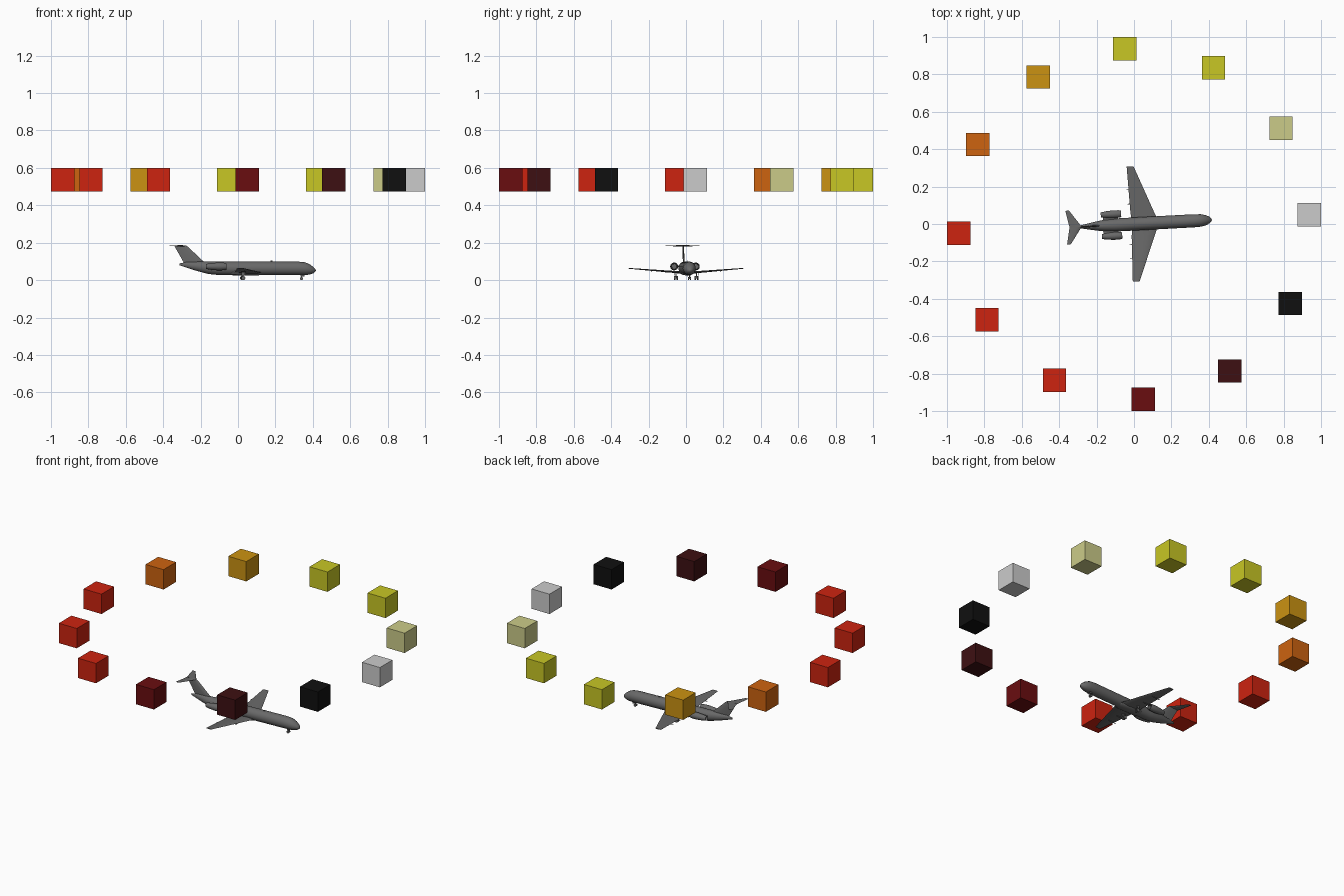
import bpy, bmesh, math
from mathutils import Matrix, Vector

if "Cube" in bpy.data.objects:
    bpy.data.objects.remove(bpy.data.objects["Cube"])

YAW = Matrix.Rotation(math.radians(3.06), 4, 'Z')


def material(name, r, g, b):
    m = bpy.data.materials.new(name)
    m.use_nodes = True
    m.diffuse_color = (r, g, b, 1)
    bsdf = next(n for n in m.node_tree.nodes if n.type == 'BSDF_PRINCIPLED')
    bsdf.inputs["Base Color"].default_value = (r, g, b, 1)
    return m


grey = material("airframe grey", 0.14, 0.14, 0.14)
silver = material("silver", 0.6, 0.6, 0.6)
pale = material("pale yellow", 0.6, 0.6, 0.25)
yellow = material("yellow", 0.58, 0.57, 0.018)
amber = material("amber", 0.6, 0.29, 0.006)
orange = material("orange", 0.61, 0.125, 0.005)
red = material("red", 0.61, 0.017, 0.005)
maroon = material("maroon", 0.144, 0.004, 0.005)
dark_red = material("dark red", 0.048, 0.005, 0.006)
black = material("black", 0.005, 0.005, 0.005)


def finish(name, bm, mat, matrix, mirror=False, smooth=False):
    bmesh.ops.recalc_face_normals(bm, faces=bm.faces)
    mesh = bpy.data.meshes.new(name)
    bm.to_mesh(mesh)
    bm.free()
    mesh.materials.append(mat)
    obj = bpy.data.objects.new(name, mesh)
    bpy.context.collection.objects.link(obj)
    obj.matrix_world = matrix
    if mirror:
        obj.modifiers.new("Mirror", 'MIRROR').use_axis = (False, True, False)
    if smooth:
        bpy.ops.object.select_all(action='DESELECT')
        obj.select_set(True)
        bpy.context.view_layer.objects.active = obj
        bpy.ops.object.shade_smooth_by_angle(angle=math.radians(40))
    return obj


def loft(name, rings, mirror=False, smooth=False):
    """Skin a list of equal-length point rings and cap both ends."""
    bm = bmesh.new()
    rows = [[bm.verts.new(p) for p in ring] for ring in rings]
    n = len(rows[0])
    for a, b in zip(rows, rows[1:]):
        for i in range(n):
            j = (i + 1) % n
            bm.faces.new((a[i], a[j], b[j], b[i]))
    bm.faces.new(rows[0])
    bm.faces.new(rows[-1])
    return finish(name, bm, grey, YAW, mirror, smooth)


def oval(x, y, z, ry, rz, n=24):
    turns = [2 * math.pi * i / n for i in range(n)]
    return [(x, y + ry * math.cos(t), z + rz * math.sin(t)) for t in turns]


FOIL = [(0, 0), (0.08, 0.35), (0.35, 0.5), (0.7, 0.3), (1, 0.03),
        (1, -0.03), (0.7, -0.3), (0.35, -0.5), (0.08, -0.35)]


def foil(lead, trail_x, thick, up):
    """Aerofoil section running back from its leading point."""
    lead, up = Vector(lead), Vector(up)
    return [lead + Vector(((trail_x - lead.x) * u, 0, 0)) + up * thick * v for u, v in FOIL]


def box(name, centre, size, mirror=False):
    bm = bmesh.new()
    bmesh.ops.create_cube(bm, size=1, matrix=Matrix.Translation(centre) @ Matrix.Diagonal((*size, 1)))
    return finish(name, bm, grey, YAW, mirror)


def wheel(name, centre, radius, width, mirror=False):
    bm = bmesh.new()
    place = Matrix.Translation(centre) @ Matrix.Rotation(math.pi / 2, 4, 'X')
    bmesh.ops.create_cone(bm, cap_ends=True, segments=16, radius1=radius,
                          radius2=radius, depth=width, matrix=place)
    return finish(name, bm, grey, YAW, mirror, True)


# Ring of floating colour cubes
ring = [silver, pale, yellow, yellow, amber, orange, red, red, red, maroon, dark_red, black]
for i, mat in enumerate(ring):
    spot = YAW @ Matrix.Rotation(math.radians(30 * i), 4, 'Z') @ Vector((0.9375, 0, 0.5375))
    bm = bmesh.new()
    bmesh.ops.create_cube(bm, size=0.125)
    finish(f"ring_cube_{i + 1}", bm, mat, Matrix.Translation(spot))

# Fuselage: station, centre height, half width, half height
stations = [(-0.312, 0.084, 0.002, 0.005), (-0.28, 0.082, 0.009, 0.014),
            (-0.22, 0.074, 0.021, 0.025), (-0.16, 0.066, 0.031, 0.033),
            (-0.10, 0.063, 0.035, 0.036), (0.32, 0.063, 0.035, 0.036),
            (0.36, 0.061, 0.033, 0.034), (0.385, 0.057, 0.027, 0.027),
            (0.405, 0.053, 0.017, 0.016), (0.413, 0.052, 0.009, 0.008),
            (0.417, 0.052, 0.001, 0.001)]
loft("fuselage", [oval(x, 0, z, ry, rz) for x, z, ry, rz in stations], smooth=True)
loft("wing_root_fairing", [oval(x, 0, 0.04, w, h) for x, w, h in
     [(-0.06, 0.005, 0.004), (-0.03, 0.03, 0.014), (0.11, 0.034, 0.015), (0.15, 0.005, 0.004)]], smooth=True)
box("roof_antenna", (0.18, 0, 0.101), (0.012, 0.002, 0.008))

# Wings with flap track fairings
UP, SIDE = (0, 0, 1), (0, 1, 0)
loft("wings", [foil((0.128, 0.015, 0.04), -0.012, 0.014, UP),
               foil((0.106, 0.07, 0.044), -0.016, 0.011, UP),
               foil((0.014, 0.308, 0.063), -0.023, 0.004, UP)], mirror=True, smooth=True)
for k, y in enumerate((0.108, 0.185)):
    z = 0.034 + 0.08 * y
    loft(f"flap_fairings_{k + 1}", [oval(x, y, z, r, r, 8) for x, r in
         [(-0.03, 0.001), (-0.01, 0.003), (0.02, 0.003), (0.035, 0.001)]], mirror=True)

# Tail fin and high tailplane
loft("tail_fin", [foil((-0.165, 0, 0.085), -0.285, 0.011, SIDE),
                  foil((-0.187, 0, 0.102), -0.295, 0.01, SIDE),
                  foil((-0.268, 0, 0.178), -0.338, 0.008, SIDE),
                  foil((-0.28, 0, 0.186), -0.345, 0.006, SIDE)], smooth=True)
loft("tailplane", [foil((-0.28, 0, 0.183), -0.345, 0.008, UP),
                   foil((-0.343, 0.09, 0.184), -0.363, 0.003, UP)], mirror=True, smooth=True)

# Rear engines with hollow intake and exhaust, on short pylons
engine = [(-0.165, 0.009), (-0.175, 0.013), (-0.145, 0.018), (-0.11, 0.021),
          (-0.08, 0.02), (-0.066, 0.017), (-0.068, 0.014), (-0.085, 0.013)]
loft("engines", [oval(x, 0.058, 0.073, r, r, 20) for x, r in engine], mirror=True, smooth=True)
loft("engine_pylons", [foil((-0.085, 0.02, 0.075), -0.165, 0.008, UP),
                       foil((-0.085, 0.045, 0.075), -0.165, 0.008, UP)], mirror=True)

# Landing gear
box("main_gear_legs", (0.025, 0.055, 0.026), (0.006, 0.005, 0.034), mirror=True)
box("main_gear_axles", (0.025, 0.055, 0.011), (0.004, 0.018, 0.004), mirror=True)
box("main_gear_doors", (0.025, 0.064, 0.032), (0.018, 0.002, 0.016), mirror=True)
wheel("main_wheels_inner", (0.025, 0.048, 0.011), 0.011, 0.006, mirror=True)
wheel("main_wheels_outer", (0.025, 0.062, 0.011), 0.011, 0.006, mirror=True)
box("nose_gear_leg", (0.34, 0, 0.02), (0.004, 0.004, 0.028))
box("nose_gear_doors", (0.345, 0.008, 0.025), (0.02, 0.0015, 0.012), mirror=True)
wheel("nose_wheels", (0.34, 0.005, 0.008), 0.008, 0.005, mirror=True)
